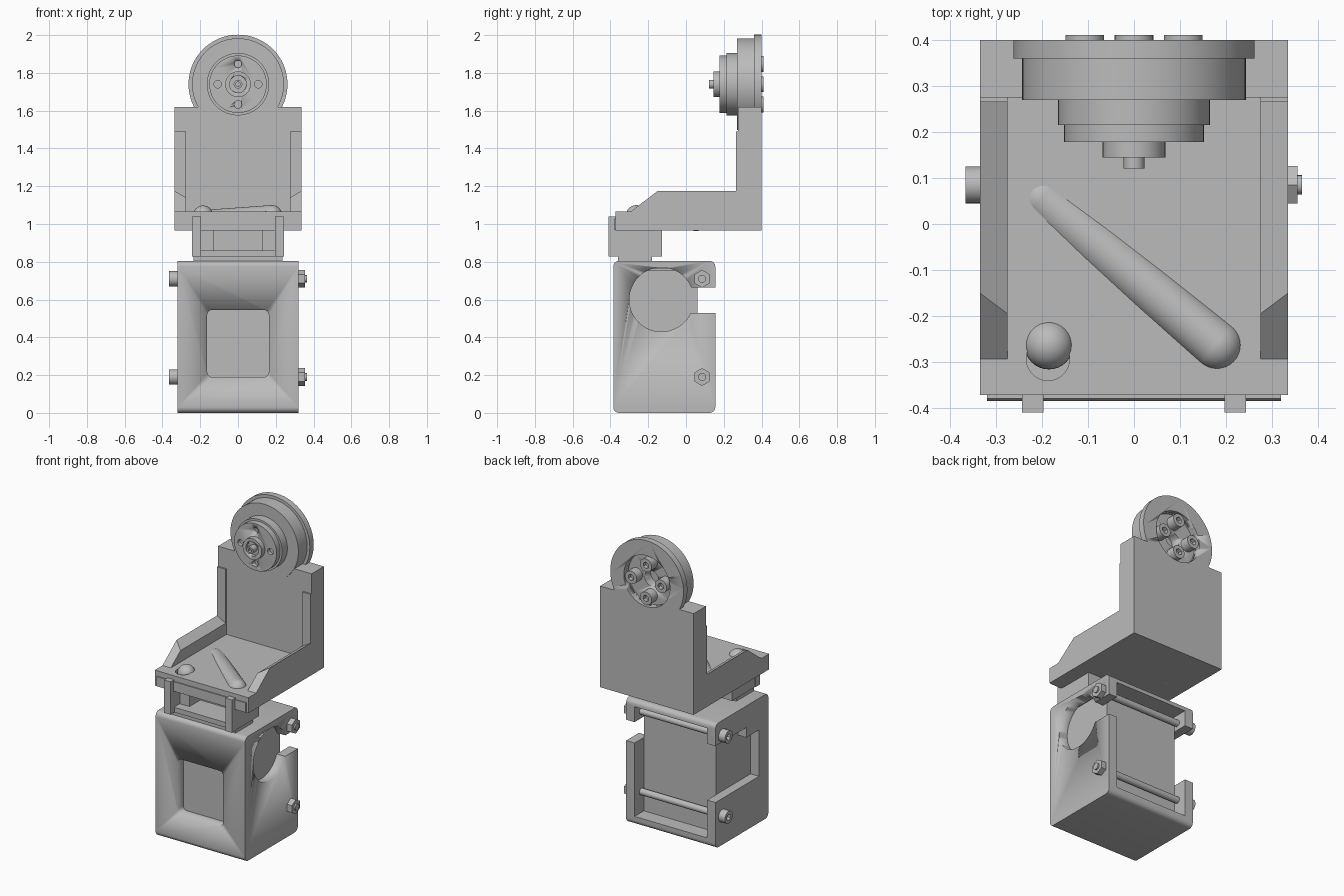
import bpy, bmesh, math
from mathutils import Vector, Matrix

cube = bpy.data.objects.get("Cube")
if cube:
    bpy.data.objects.remove(cube, do_unlink=True)

grey = bpy.data.materials.new("plain grey")
grey.use_nodes = True
GREY = (0.5, 0.5, 0.5, 1)
grey.diffuse_color = GREY
grey.node_tree.nodes["Principled BSDF"].inputs["Base Color"].default_value = GREY


def finish(name, bm, smooth=False):
    bmesh.ops.recalc_face_normals(bm, faces=bm.faces)
    mesh = bpy.data.meshes.new(name)
    bm.to_mesh(mesh)
    bm.free()
    mesh.materials.append(grey)
    ob = bpy.data.objects.new(name, mesh)
    bpy.context.collection.objects.link(ob)
    if smooth:
        bpy.ops.object.select_all(action='DESELECT')
        ob.select_set(True)
        bpy.context.view_layer.objects.active = ob
        bpy.ops.object.shade_smooth_by_angle(angle=math.radians(35))
    return ob


def box(name, x, y, z, bevel=0, axis=0):
    """Box from (min, max) pairs; edges running along axis may be rounded."""
    bm = bmesh.new()
    bmesh.ops.create_cube(bm, size=1)
    for v in bm.verts:
        v.co = [(a + b) / 2 + c * (b - a) for (a, b), c in zip((x, y, z), v.co)]
    if bevel:
        edges = [e for e in bm.edges if abs((e.verts[0].co - e.verts[1].co).normalized()[axis]) > 0.9]
        bmesh.ops.bevel(bm, geom=edges, offset=bevel, segments=6, profile=0.5, affect='EDGES')
    return finish(name, bm, bevel > 0)


def rod(name, r, start, end, sides=48):
    a, b = Vector(start), Vector(end)
    bm = bmesh.new()
    turn = (b - a).to_track_quat('Z', 'Y').to_matrix().to_4x4()
    bmesh.ops.create_cone(bm, cap_ends=True, segments=sides, radius1=r, radius2=r,
                          depth=(b - a).length, matrix=Matrix.Translation((a + b) / 2) @ turn)
    return finish(name, bm, sides > 6)


def prism(name, outer, inner, x0, x1):
    """Side profile in y, z, with a different outline at each end in x."""
    bm = bmesh.new()
    rings = [[bm.verts.new((x, *p)) for p in pts] for x, pts in ((x0, inner), (x1, outer))]
    for ring in rings:
        bm.faces.new(ring)
    for i in range(len(outer)):
        j = (i + 1) % len(outer)
        bm.faces.new((rings[0][i], rings[0][j], rings[1][j], rings[1][i]))
    return finish(name, bm)


def cut(ob, *cutters):
    for c in cutters:
        c.hide_render = True
        mod = ob.modifiers.new("cut", 'BOOLEAN')
        mod.operation, mod.solver, mod.object = 'DIFFERENCE', 'EXACT', c
    bpy.context.view_layer.update()
    mesh = bpy.data.meshes.new_from_object(ob.evaluated_get(bpy.context.evaluated_depsgraph_get()))
    ob.modifiers.clear()
    ob.data = mesh
    for c in cutters:
        bpy.data.objects.remove(c, do_unlink=True)


# Lower housing: open at the back, with a front window and side openings
housing = box("housing", (-.32, .32), (-.385, .155), (0, .805), .03)
cut(housing,
    box("hollow", (-.26, .26), (-.325, .3), (.055, .765)),
    box("window", (-.163, .163), (-.5, -.3), (.19, .545), .025, 1),
    rod("round_hole", .17, (.2, -.13, .6), (.4, -.13, .6)),
    box("right_notch", (.2, .4), (-.02, .3), (.53, .665)),
    box("left_slot", (-.4, -.2), (-.16, .3), (.3, .665)),
    box("left_slot_deep", (-.4, -.2), (-.29, .3), (.3, .6)))
box("motor_body", (-.258, .258), (-.326, .06), (.054, .755))

# Cross bolts with socket heads and hex nuts
for n, z in (("lower", .19), ("upper", .71)):
    y = .085
    rod(n + "_bolt", .021, (-.34, y, z), (.365, y, z), 24)
    head = rod(n + "_bolt_head", .04, (-.366, y, z), (-.318, y, z), 32)
    cut(head, rod("socket", .02, (-.4, y, z), (-.345, y, z), 6))
    rod(n + "_nut", .047, (.318, y, z), (.355, y, z), 6)

# Neck joining the housing to the tray
box("neck_foot", (-.235, .235), (-.36, -.18), (.795, .84))
neck = box("neck_block", (-.24, .24), (-.37, -.128), (.828, .97))
cut(neck, box("neck_recess", (-.13, .13), (-.5, -.2), (.86, 1)),
    box("neck_step", (-.2, .2), (-.5, -.31), (.86, 1)))
for s, side in ((-1, "right"), (1, "left")):
    box(side + "_neck_post", sorted((s * .197, s * .243)), (-.41, -.365), (.828, 1.04))

# Tray floor with a shallow pocket
tray = box("tray_floor", (-.335, .335), (-.372, .4), (.965, 1.065))
cut(tray, rod("pocket", .047, (-.187, -.293, 1.0), (-.187, -.293, 1.1)))
box("tray_front_lip", (-.32, .32), (-.379, -.36), (.968, 1.03))

# Side rails: top leans inward, front slopes down to the floor
def rail_outline(top, front):
    return [(-.295, 1.064), (front, top), (.28, top), (.28, 1.064)]

for s, side in ((-1, "right"), (1, "left")):
    prism(side + "_rail", rail_outline(1.175, -.15), rail_outline(1.14, -.195), s * .275, s * .335)
    box(side + "_upright_rib", sorted((s * .275, s * .335)), (.265, .29), (1.06, 1.49))

# Upright back plate and its round head
plate = box("back_plate", (-.335, .335), (.275, .4), (1.0, 1.62))
big = rod("rim_disc", .262, (0, .36, 1.74), (0, .4, 1.74), 96)
hub = rod("hub_disc", .243, (0, .27, 1.74), (0, .361, 1.74), 96)
for ob in (plate, big):
    cut(ob, rod("back_recess", .165, (0, .35, 1.74), (0, .5, 1.74), 64))
cut(hub, rod("back_recess", .165, (0, .352, 1.74), (0, .5, 1.74), 64),
    rod("back_bore", .05, (0, .29, 1.74), (0, .5, 1.74), 32))
cut(plate, rod("back_bore", .05, (0, .29, 1.74), (0, .5, 1.74), 32))

# Stepped front hub
rod("front_disc", .165, (0, .215, 1.74), (0, .28, 1.74), 64)
face = rod("front_face", .152, (0, .178, 1.74), (0, .22, 1.74), 64)
collar = rod("collar", .068, (0, .145, 1.74), (0, .18, 1.74))
cut(collar, rod("collar_bore", .045, (0, .1, 1.74), (0, .165, 1.74), 32))
pin = rod("centre_pin", .023, (0, .121, 1.74), (0, .18, 1.74), 24)
cut(pin, rod("pin_socket", .013, (0, .1, 1.74), (0, .14, 1.74), 6))

# Four back screws and matching front holes
holes = []
for i in range(4):
    a = i * math.pi / 2
    x, z = .107 * math.cos(a), 1.74 + .107 * math.sin(a)
    screw = rod("back_screw", .042, (x, .345, z), (x, .411, z), 32)
    cut(screw, rod("socket", .021, (x, .385, z), (x, .45, z), 6))
    holes.append(rod("front_hole", .02, (x, .1, z), (x, .2, z), 24))
cut(face, *holes)


# Sunken cable and rounded plug on the tray
def ball(name, r, at):
    bm = bmesh.new()
    bmesh.ops.create_uvsphere(bm, u_segments=32, v_segments=16, radius=r, matrix=Matrix.Translation(at))
    return finish(name, bm, True)

far, near = (-.198, .055, 1.018), (.18, -.263, 1.045)
rod("cable", .055, far, near, 32)
ball("cable_far_end", .055, far)
ball("cable_near_end", .055, near)
ball("plug", .053, (-.185, -.263, 1.045))
